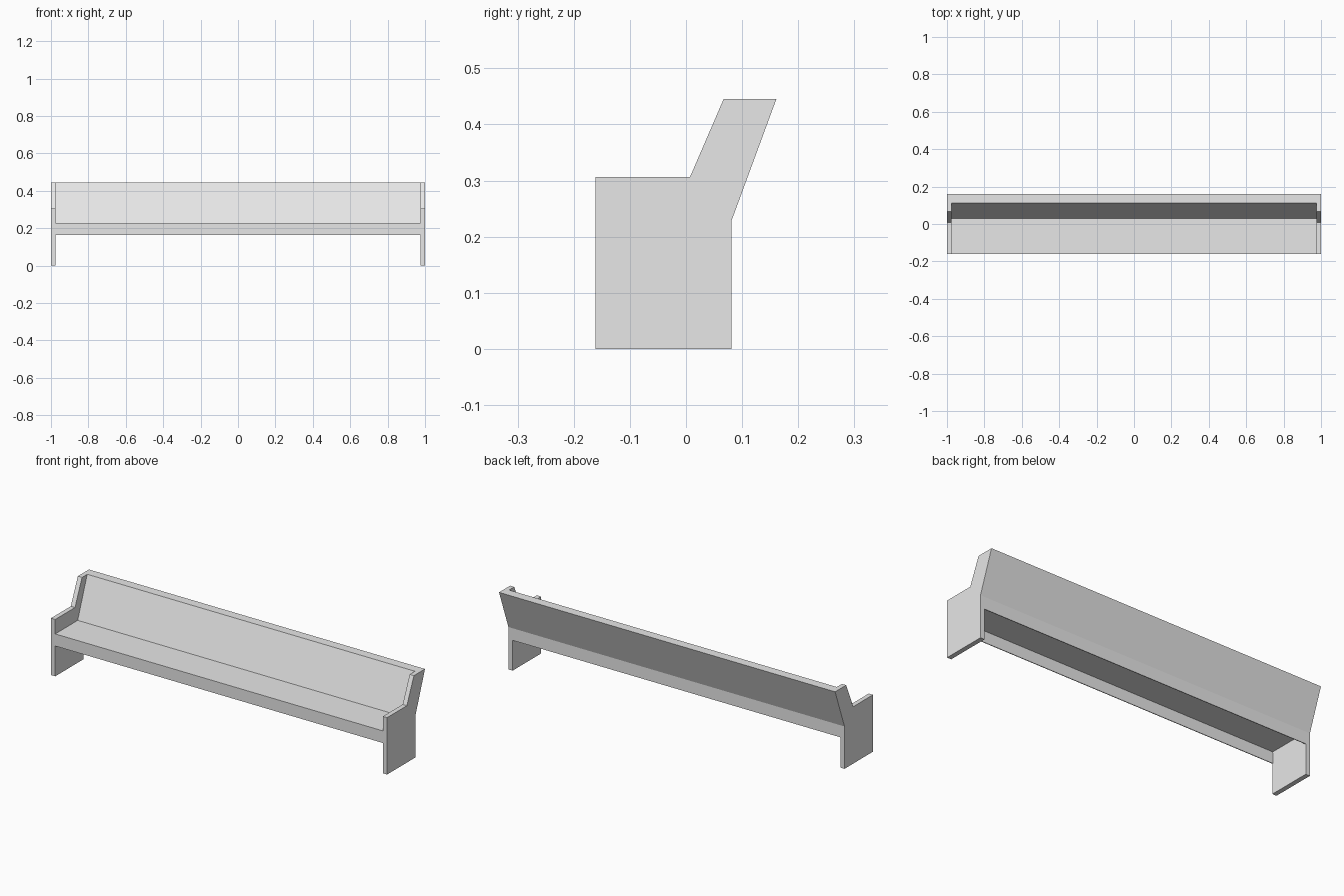
import bpy
import bmesh

cube = bpy.data.objects.get("Cube")
if cube:
    bpy.data.objects.remove(cube, do_unlink=True)

HALF = 1.0       # half length of the bench
PANEL = 0.025    # thickness of the end panels
SHEET = 0.004    # thickness of the seat shell
SEAT_Z, APRON_Z, TOP_Z = 0.228, 0.163, 0.445
FRONT, BACK, TOP_BACK = -0.161, 0.081, 0.161

grey = bpy.data.materials.new("light grey")
grey.use_nodes = True
colour = (0.8, 0.8, 0.8, 1.0)
grey.diffuse_color = colour
grey.node_tree.nodes["Principled BSDF"].inputs["Base Color"].default_value = colour


def extrude_profile(name, profile, x0, x1, closed):
    """Sweep a (y, z) outline along x, as a capped solid or an open sheet."""
    bm = bmesh.new()
    near = [bm.verts.new((x0, y, z)) for y, z in profile]
    far = [bm.verts.new((x1, y, z)) for y, z in profile]
    n = len(profile)
    for i in range(n if closed else n - 1):
        j = (i + 1) % n
        bm.faces.new((near[i], far[i], far[j], near[j]))
    if closed:
        bm.faces.new(near)
        bm.faces.new(far[::-1])
        bmesh.ops.recalc_face_normals(bm, faces=bm.faces[:])
    mesh = bpy.data.meshes.new(name)
    bm.to_mesh(mesh)
    bm.free()
    mesh.materials.append(grey)
    obj = bpy.data.objects.new(name, mesh)
    bpy.context.collection.objects.link(obj)
    return obj


# End panels: leg, armrest and leaning upright in one outline
panel = [(FRONT, 0), (BACK, 0), (BACK, SEAT_Z), (TOP_BACK, TOP_Z),
         (0.067, TOP_Z), (0.007, 0.306), (FRONT, 0.306)]
extrude_profile("right_end_panel", panel, -HALF, PANEL - HALF, True)
extrude_profile("left_end_panel", panel, HALF - PANEL, HALF, True)

# Hollow shell: front apron, seat, backrest and rear apron, open below
shell = [(FRONT, APRON_Z), (FRONT, SEAT_Z), (0.03, SEAT_Z), (0.111, TOP_Z),
         (TOP_BACK, TOP_Z), (BACK, SEAT_Z), (BACK, APRON_Z)]
seat = extrude_profile("seat_and_backrest", shell, PANEL - HALF, HALF - PANEL, False)
solid = seat.modifiers.new("sheet thickness", 'SOLIDIFY')
solid.thickness = SHEET
solid.offset = -1.0
